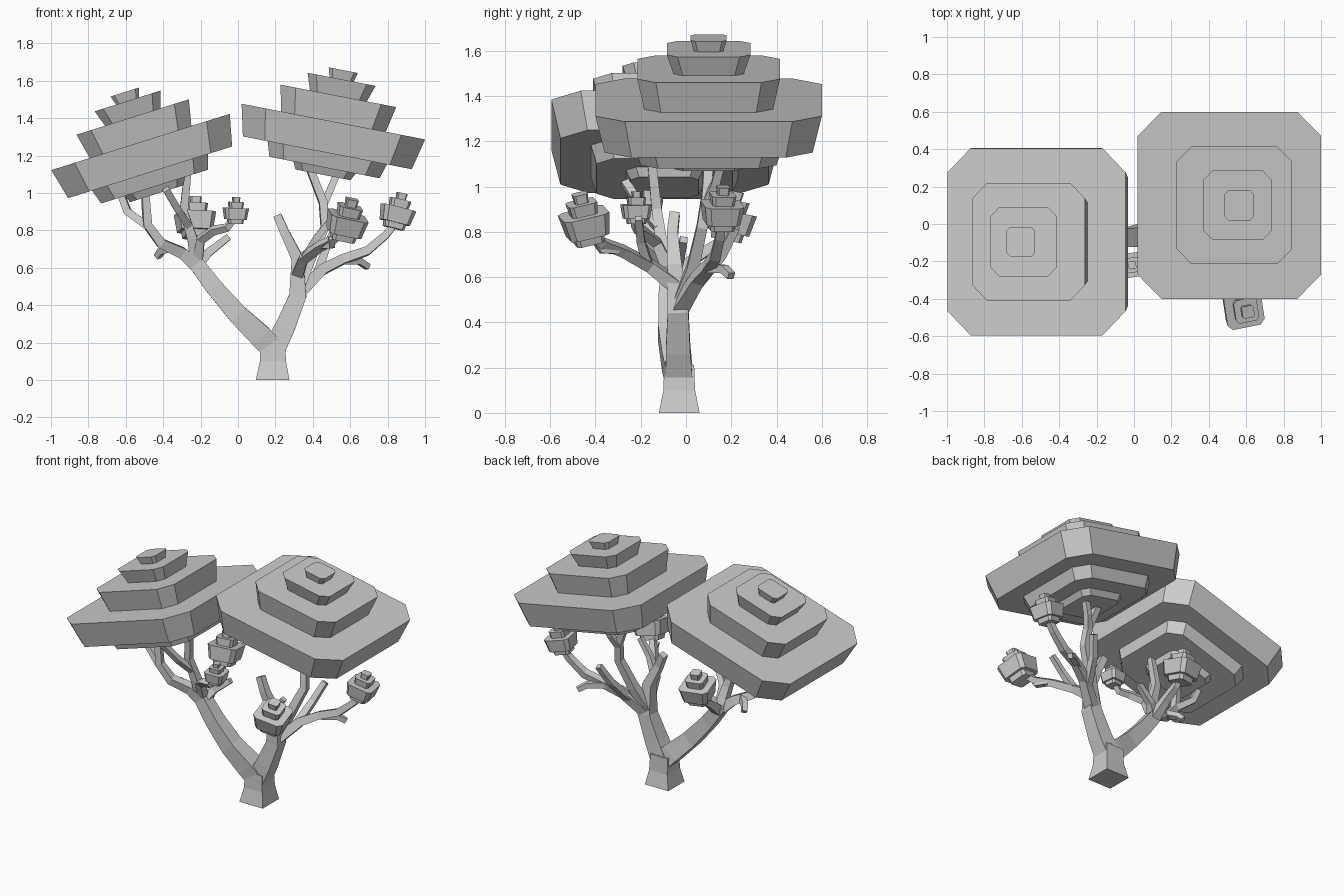
import bpy, bmesh
from math import radians, sin, cos
from mathutils import Vector, Matrix


def make_object(name, bm):
    bmesh.ops.recalc_face_normals(bm, faces=bm.faces)
    me = bpy.data.meshes.new(name)
    bm.to_mesh(me)
    bm.free()
    ob = bpy.data.objects.new(name, me)
    bpy.context.collection.objects.link(ob)
    return ob


def loft(bm, rings):
    """Skin a list of equal-length point rings and cap both ends."""
    vs = [[bm.verts.new(p) for p in r] for r in rings]
    n = len(vs[0])
    for a, b in zip(vs, vs[1:]):
        for i in range(n):
            j = (i + 1) % n
            bm.faces.new((a[i], a[j], b[j], b[i]))
    bm.faces.new(vs[0][::-1])
    bm.faces.new(vs[-1])


def octagon(h, z):
    c = h * 0.74  # square with chamfered corners
    return [Vector((x, y, z)) for x, y in ((h, -c), (h, c), (c, h), (-c, h),
                                           (-h, c), (-h, -c), (-c, -h), (c, -h))]


def foliage(name, profile, loc, up, yaw=0.0, scale=1.0):
    """Stepped stack of chamfered tiers leaning along 'up'."""
    bm = bmesh.new()
    loft(bm, [octagon(h * scale, z * scale) for h, z in profile])
    ob = make_object(name, bm)
    lean = Vector((0, 0, 1)).rotation_difference(Vector(up)).to_matrix().to_4x4()
    ob.matrix_world = Matrix.Translation(loc) @ lean @ Matrix.Rotation(radians(yaw), 4, 'Z')


def branch(name, points):
    """Tapered square tube through (x, y, z, half_width) points."""
    ps = [Vector(p[:3]) for p in points]
    bm = bmesh.new()
    rings = []
    for i, p in enumerate(ps):
        d = (ps[min(i + 1, len(ps) - 1)] - ps[max(i - 1, 0)]).normalized()
        if i == 0 and p.z == 0:
            d = Vector((0, 0, 1))  # flat foot
        u = Vector((0, 1, 0)) if abs(d.y) < 0.8 else Vector((1, 0, 0))
        if i:
            u = prev
        u = (u - d * u.dot(d)).normalized()
        prev = u
        v = d.cross(u)
        r = points[i][3]
        rings.append([p + u * a * r + v * b * r
                      for a, b in ((1, 1), (-1, 1), (-1, -1), (1, -1))])
    loft(bm, rings)
    make_object(name, bm)


# Large canopies
CANOPY = [(.15, -.29), (.17, -.25), (.30, -.25), (.325, -.17), (.46, -.17), (.5, 0),
          (.285, 0), (.315, .14), (.155, .14), (.185, .23), (.065, .23), (.08, .28)]
for name, loc, tilt in (("right_canopy", (.51, .1, 1.382), 11),
                        ("left_canopy", (-.521, -.095, 1.273), -17.5)):
    a = radians(tilt)
    foliage(name, CANOPY, loc, (sin(a), 0, cos(a)))

# Small leaf clusters
CLUSTER = [(.6, -1.15), (.65, -.8), (.85, -.8), (1, .15),
           (.55, .15), (.62, .65), (.28, .65), (.32, 1.05)]
foliage("right_cluster", CLUSTER, (.855, .16, .91), (.25, .05, 1), 10, .088)
foliage("front_cluster", CLUSTER, (.585, -.45, .865), (.25, -.2, 1), 10, .103)
foliage("middle_cluster", CLUSTER, (-.012, -.22, .91), (.04, 0, 1), 8, .065)
foliage("back_cluster", CLUSTER, (-.23, .2, .875), (.0, .2, 1), 12, .1)

# Trunk and the two main limbs
branch("trunk", [(.185, -.03, 0, .09), (.187, -.03, .1, .07), (.185, -.03, .21, .066)])
branch("left_limb", [(.19, -.03, .16, .06), (.12, -.045, .235, .062), (0, -.07, .35, .053),
                     (-.13, -.075, .5, .046), (-.235, -.07, .64, .04)])
branch("right_limb", [(.19, -.03, .16, .06), (.25, -.035, .28, .054), (.32, -.035, .45, .046),
                      (.318, -.05, .65, .032), (.25, -.06, .79, .024), (.21, -.05, .88, .022)])

# Branches from the right limb
branch("right_canopy_branch", [(.315, -.03, .48, .035), (.385, .03, .64, .027),
                               (.465, .07, .82, .023), (.455, .09, .95, .022), (.38, .1, 1.14, .019)])
branch("right_canopy_fork", [(.455, .09, .93, .02), (.49, .13, 1.01, .019), (.54, .16, 1.13, .018)])
branch("right_cluster_branch", [(.32, -.03, .46, .035), (.45, .05, .59, .028), (.56, .1, .645, .025),
                                (.69, .13, .69, .023), (.79, .15, .775, .02), (.85, .16, .85, .018)])
branch("right_cluster_fork", [(.55, .1, .64, .02), (.65, .17, .635, .018), (.695, .2, .605, .016)])
branch("right_back_twig", [(.42, .04, .56, .024), (.47, .16, .7, .02), (.52, .22, .82, .018)])
branch("front_cluster_branch", [(.318, -.04, .56, .032), (.35, -.16, .65, .025), (.44, -.28, .715, .022),
                                (.51, -.37, .75, .02), (.575, -.44, .82, .018)])
branch("front_cluster_fork", [(.46, -.3, .72, .018), (.5, -.37, .72, .016), (.5, -.4, .76, .014)])
branch("front_inner_twig", [(.36, -.17, .66, .022), (.42, -.2, .76, .018), (.5, -.21, .86, .016)])

# Branches from the left limb
branch("left_canopy_branch", [(-.21, -.07, .6, .036), (-.3, -.1, .68, .03), (-.41, -.15, .73, .026),
                              (-.485, -.17, .83, .023), (-.5, -.17, 1.06, .018)])
branch("left_canopy_fork", [(-.48, -.17, .82, .021), (-.59, -.13, .9, .02), (-.64, -.11, 1.03, .018)])
branch("left_low_twig", [(-.35, -.12, .71, .02), (-.41, -.06, .69, .018), (-.43, -.03, .66, .016)])
branch("left_upper_branch", [(-.22, -.07, .62, .034), (-.245, -.11, .76, .026),
                             (-.29, -.13, .9, .022), (-.27, -.15, 1.1, .019)])
branch("left_upper_fork", [(-.26, -.12, .82, .02), (-.32, -.2, .91, .019), (-.385, -.27, 1.02, .018)])
branch("left_inner_twig", [(-.22, -.07, .61, .03), (-.16, -.03, .68, .022), (-.05, -.01, .765, .017)])
branch("middle_cluster_branch", [(-.22, -.07, .62, .03), (-.2, -.13, .75, .022), (-.13, -.19, .8, .02),
                                 (-.06, -.22, .815, .018), (-.015, -.22, .87, .015)])
branch("back_cluster_branch", [(-.21, -.06, .6, .032), (-.22, .05, .69, .024),
                               (-.225, .14, .75, .02), (-.23, .19, .83, .018)])
